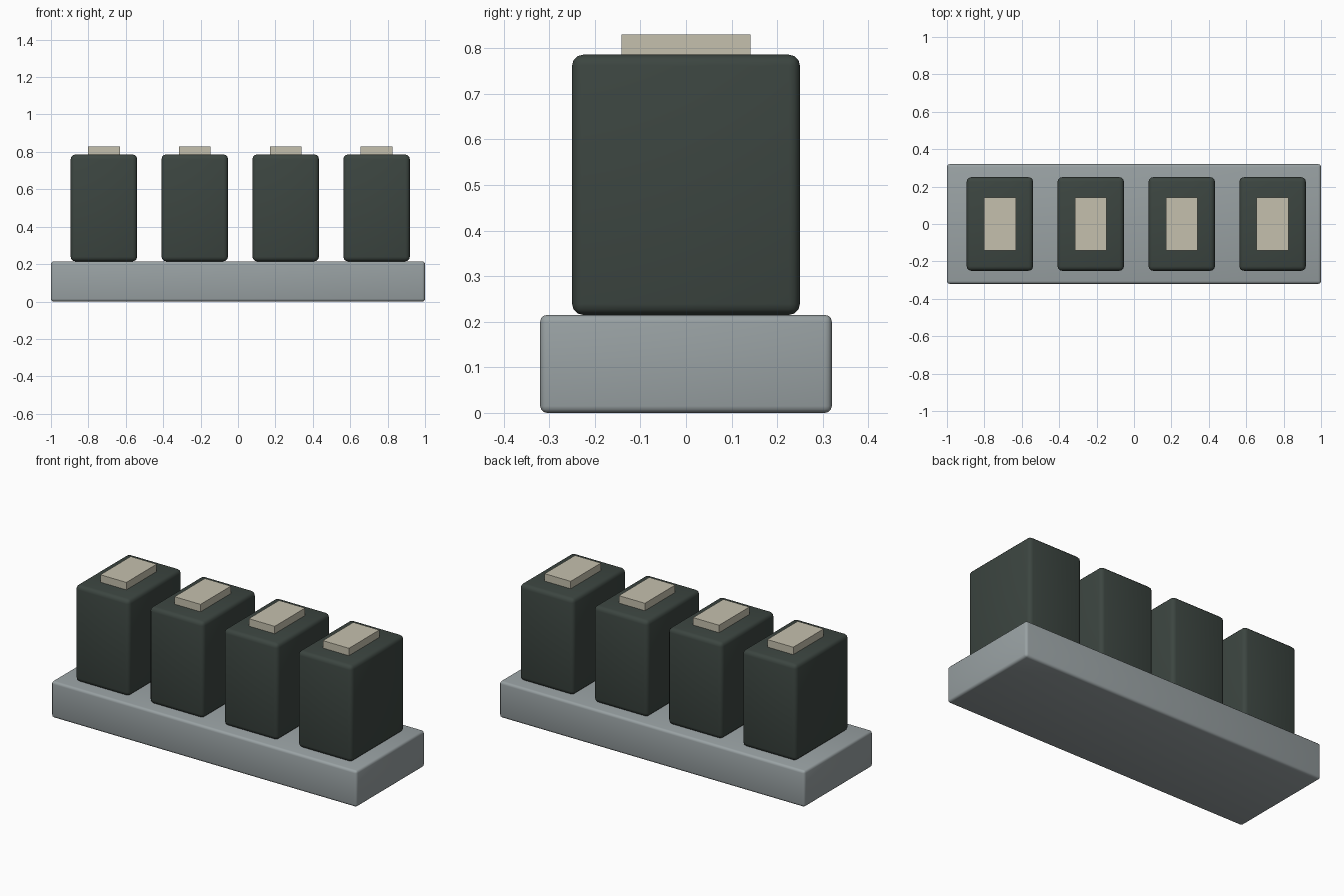
import bpy
from math import radians

cube = bpy.data.objects.get("Cube")
if cube:
    bpy.data.objects.remove(cube, do_unlink=True)


def material(name, rgb):
    m = bpy.data.materials.new(name)
    m.use_nodes = True
    m.diffuse_color = (*rgb, 1)
    m.node_tree.nodes["Principled BSDF"].inputs["Base Color"].default_value = (*rgb, 1)
    return m


def box(name, size, x, z_bottom, mat, bevel=0):
    """Box standing at z_bottom, with optionally rounded edges."""
    bpy.ops.mesh.primitive_cube_add(size=1, location=(x, 0, z_bottom + size[2] / 2))
    ob = bpy.context.object
    ob.name = name
    ob.scale = size
    bpy.ops.object.transform_apply(location=False, rotation=False, scale=True)
    ob.data.materials.append(mat)
    if bevel:
        mod = ob.modifiers.new("rounded_edges", "BEVEL")
        mod.width = bevel
        mod.segments = 3
        bpy.ops.object.modifier_apply(modifier=mod.name)
        bpy.ops.object.shade_smooth_by_angle(angle=radians(35))
    return ob


grey = material("concrete_grey", (0.32, 0.36, 0.37))
green = material("dark_green", (0.045, 0.06, 0.052))
cream = material("pale_cream", (0.56, 0.53, 0.42))

BASE_TOP, BLOCK_TOP = 0.215, 0.786

# Plinth
box("base", (2, 0.64, BASE_TOP), 0, 0, grey, 0.015)

# Row of four blocks, each with a small plate on top
for i in range(4):
    x = -0.717 + i * 0.486
    box(f"block_{i + 1}", (0.355, 0.5, BLOCK_TOP - BASE_TOP), x, BASE_TOP, green, 0.024)
    box(f"top_plate_{i + 1}", (0.17, 0.284, 0.045), x, BLOCK_TOP - 0.001, cream)
